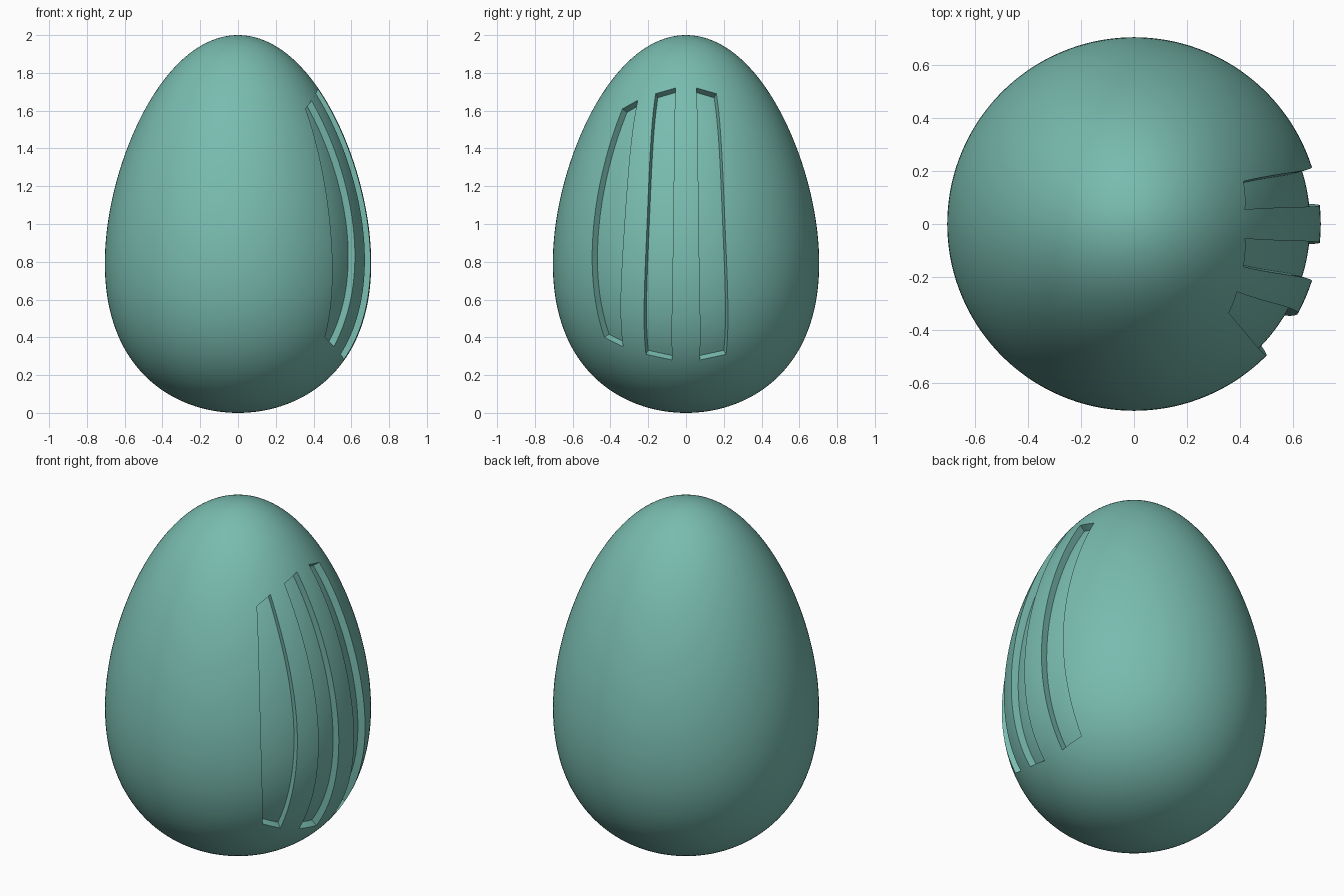
import bpy, bmesh
from math import sin, cos, pi, radians, sqrt
from mathutils import Vector, Matrix

if "Cube" in bpy.data.objects:
    bpy.data.objects.remove(bpy.data.objects["Cube"])

def radius(z):
    c = max(-1.0, min(1.0, z - 1))
    return sqrt(1 - c * c) * (0.69 - 0.14 * c + 0.04 * c * c)

def offset_point(theta, z, d):
    # point on the egg moved outward along the surface normal
    slope = (radius(z + 0.002) - radius(z - 0.002)) / 0.004
    n = Vector((1, 0, -slope)).normalized()
    r = radius(z) + n.x * d
    return Vector((r * cos(theta), r * sin(theta), z + n.z * d))

def make_object(name, bm):
    bmesh.ops.recalc_face_normals(bm, faces=bm.faces)
    me = bpy.data.meshes.new(name)
    bm.to_mesh(me)
    bm.free()
    ob = bpy.data.objects.new(name, me)
    bpy.context.collection.objects.link(ob)
    return ob

# Egg body: revolved profile
bm = bmesh.new()
N = 96
prof = [bm.verts.new((radius(1 + cos(pi * i / N)), 0, 1 + cos(pi * i / N))) for i in range(N + 1)]
edges = [bm.edges.new(p) for p in zip(prof, prof[1:])]
bmesh.ops.spin(bm, geom=prof + edges, cent=(0, 0, 0), axis=(0, 0, 1), angle=2 * pi, steps=144)
bmesh.ops.remove_doubles(bm, verts=bm.verts, dist=1e-4)
egg = make_object("egg_body", bm)

def groove_cutter(name, inner, outer, z_in, z_out, sign):
    # inner/outer: edge angles (end, middle); z_in/z_out: (bottom, top)
    bm = bmesh.new()
    NS, NU = 48, 6
    layers = []
    for d in (-0.04, 0.06):
        grid = []
        for i in range(NS + 1):
            s = i / NS
            k = 4 * s * (1 - s)
            a = inner[0] + (inner[1] - inner[0]) * k
            b = outer[0] + (outer[1] - outer[0]) * k
            za = z_in[0] + (z_in[1] - z_in[0]) * s
            zb = z_out[0] + (z_out[1] - z_out[0]) * s
            grid.append([bm.verts.new(offset_point(sign * radians(a + (b - a) * j / NU),
                                                   za + (zb - za) * j / NU, d))
                         for j in range(NU + 1)])
        layers.append(grid)
        for i in range(NS):
            for j in range(NU):
                bm.faces.new((grid[i][j], grid[i + 1][j], grid[i + 1][j + 1], grid[i][j + 1]))
    # side walls between the two layers
    rim = [(i, 0) for i in range(NS)] + [(NS, j) for j in range(NU)]
    rim += [(i, NU) for i in range(NS, 0, -1)] + [(0, j) for j in range(NU, 0, -1)]
    lo, hi = layers
    for (i, j), (k, l) in zip(rim, rim[1:] + rim[:1]):
        bm.faces.new((lo[i][j], lo[k][l], hi[k][l], hi[i][j]))
    ob = make_object(name, bm)
    ob.hide_render = True
    return ob

# Three recessed grooves on the right side
near = ((7.5, 5.6), (21.3, 17.4), (0.28, 1.72), (0.31, 1.69))
far = ((33.3, 28.2), (43.2, 45), (0.35, 1.655), (0.40, 1.61))
cutters = [groove_cutter("groove_back", *near, 1),
           groove_cutter("groove_middle", *near, -1),
           groove_cutter("groove_front", *far, -1)]
bpy.context.view_layer.objects.active = egg
egg.select_set(True)
for c in cutters:
    m = egg.modifiers.new("cut", 'BOOLEAN')
    m.operation = 'DIFFERENCE'
    m.solver = 'EXACT'
    m.object = c
    bpy.ops.object.modifier_apply(modifier=m.name)
for c in cutters:
    bpy.data.objects.remove(c)

bpy.ops.object.shade_smooth_by_angle(angle=radians(35))
mat = bpy.data.materials.new("teal")
mat.diffuse_color = (0.19, 0.50, 0.43, 1)
mat.use_nodes = True
mat.node_tree.nodes["Principled BSDF"].inputs["Base Color"].default_value = mat.diffuse_color
egg.data.materials.clear()
egg.data.materials.append(mat)
